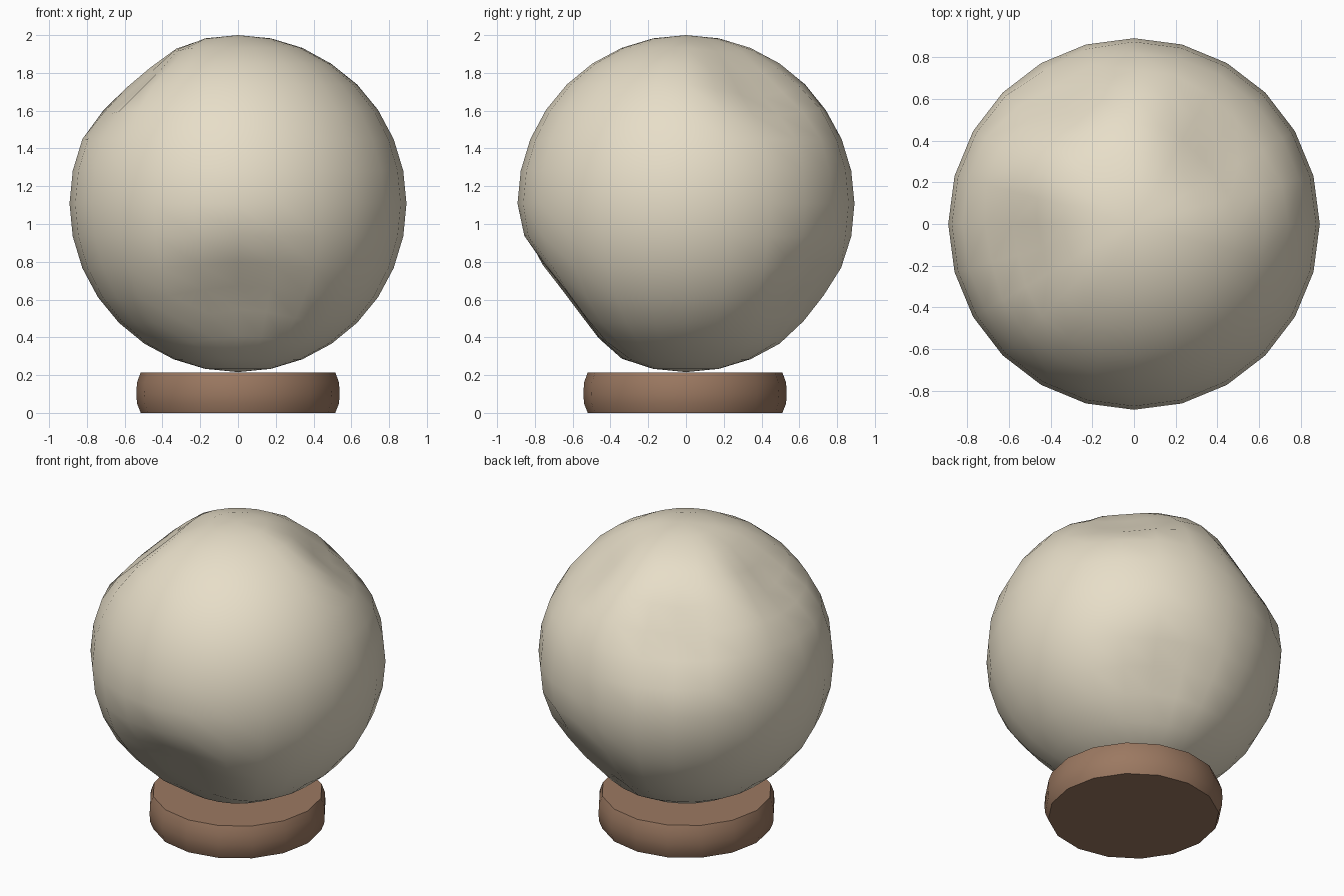
import bpy, bmesh, math
from mathutils import Vector

if "Cube" in bpy.data.objects:
    bpy.data.objects.remove(bpy.data.objects["Cube"])


def material(name, color):
    m = bpy.data.materials.new(name)
    m.diffuse_color = (*color, 1)
    m.use_nodes = True
    m.node_tree.nodes["Principled BSDF"].inputs["Base Color"].default_value = m.diffuse_color
    return m


def finish(bm, name, mat, angle):
    bmesh.ops.recalc_face_normals(bm, faces=bm.faces)
    mesh = bpy.data.meshes.new(name)
    bm.to_mesh(mesh)
    bm.free()
    ob = bpy.data.objects.new(name, mesh)
    bpy.context.collection.objects.link(ob)
    mesh.materials.append(mat)
    bpy.ops.object.select_all(action='DESELECT')
    ob.select_set(True)
    bpy.context.view_layer.objects.active = ob
    bpy.ops.object.shade_smooth_by_angle(angle=math.radians(angle))
    return ob


cream = material("cream", (0.80, 0.73, 0.58))
brown = material("brown", (0.33, 0.19, 0.12))

# Ball with soft dents: direction, depth, reach
R = 0.892
dents = [
    ((-0.64, -0.12, 0.72), 0.08, 0.42),
    ((0.50, 0.45, 0.74), 0.09, 0.45),
    ((0.03, -0.80, -0.60), 0.11, 0.52),
    ((0.33, 0.75, -0.57), 0.07, 0.42),
    ((-0.42, 0.74, 0.50), 0.08, 0.42),
]
bm = bmesh.new()
bmesh.ops.create_uvsphere(bm, u_segments=24, v_segments=16, radius=R)
for v in bm.verts:
    n = v.co.normalized()
    push = 0
    for d, depth, reach in dents:
        t = (n - Vector(d).normalized()).length * R / reach
        if t < 1:
            push += depth * (1 - t * t) ** 2
    v.co = n * (R - push)
ball = finish(bm, "ball", cream, 60)
ball.location.z = 2 - R

# Round base turned from a short profile
SIDES = 16
profile = [(0.515, 0.0), (0.535, 0.05), (0.538, 0.10), (0.535, 0.16), (0.515, 0.215)]
bm = bmesh.new()
rings = []
for r, z in profile:
    rings.append([bm.verts.new((r * math.cos(2 * math.pi * i / SIDES),
                                r * math.sin(2 * math.pi * i / SIDES) - 0.005, z))
                  for i in range(SIDES)])
for a, b in zip(rings, rings[1:]):
    for i in range(SIDES):
        j = (i + 1) % SIDES
        bm.faces.new((a[i], a[j], b[j], b[i]))
bm.faces.new(rings[0])
bm.faces.new(rings[-1])
finish(bm, "base", brown, 40)
